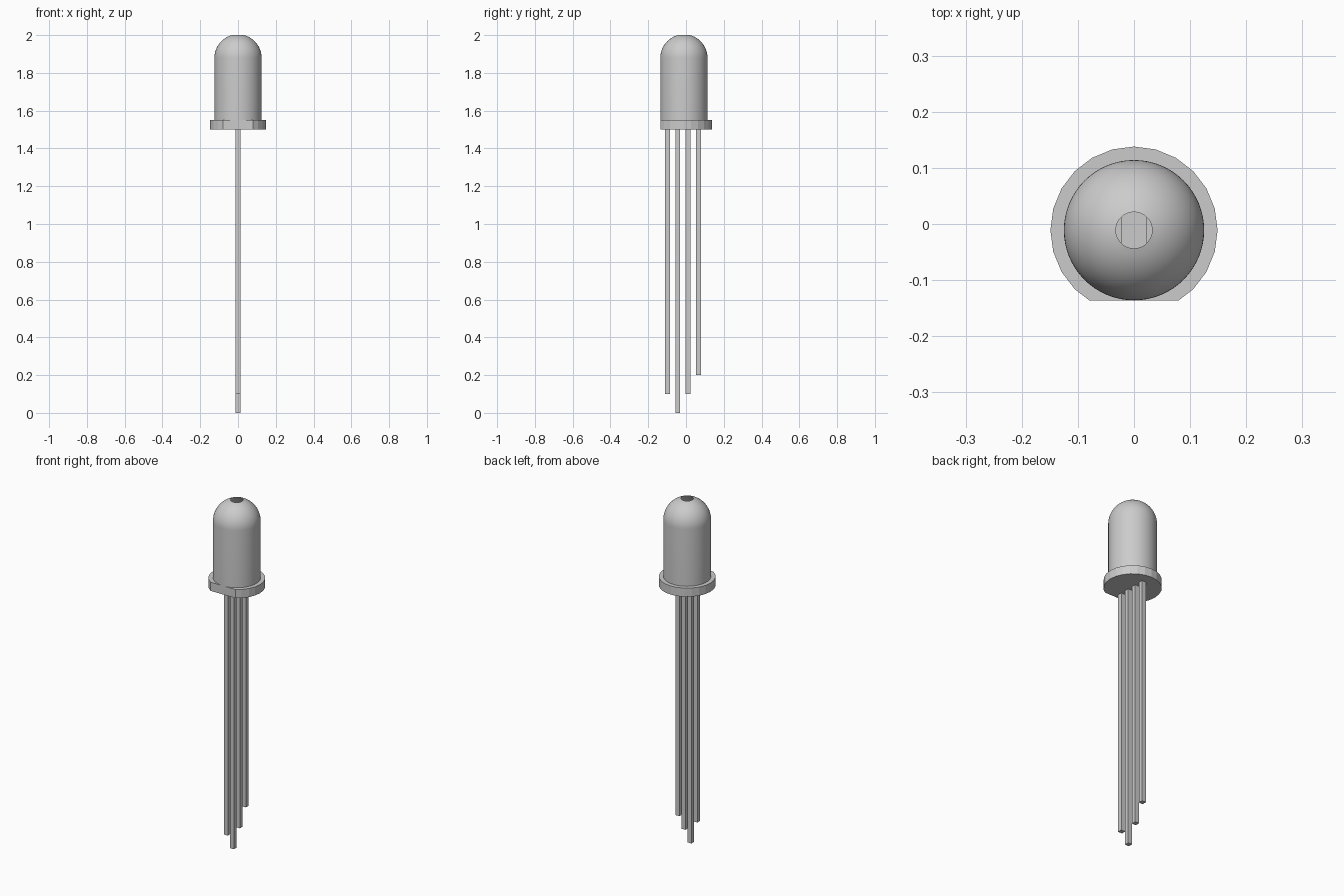
import bpy, bmesh, math
from mathutils import Vector

cube = bpy.data.objects.get("Cube")
if cube:
    bpy.data.objects.remove(cube, do_unlink=True)

CENTER_Y = -0.011
BODY_R, RIM_R = 0.125, 0.149
BASE_Z, RIM_TOP, DOME_Z = 1.5, 1.55, 1.879

grey = bpy.data.materials.new("plain grey")
grey.use_nodes = True
grey.diffuse_color = (0.6, 0.6, 0.6, 1)
grey.node_tree.nodes["Principled BSDF"].inputs["Base Color"].default_value = (0.6, 0.6, 0.6, 1)


def add_object(name, bm):
    mesh = bpy.data.meshes.new(name)
    bm.to_mesh(mesh)
    bm.free()
    mesh.materials.append(grey)
    obj = bpy.data.objects.new(name, mesh)
    bpy.context.collection.objects.link(obj)
    return obj


def add_box(name, size, low):
    """Box centred on x and y of low, standing on its z."""
    bm = bmesh.new()
    bmesh.ops.create_cube(bm, size=1)
    bmesh.ops.scale(bm, vec=size, verts=bm.verts)
    bmesh.ops.translate(bm, vec=Vector(low) + Vector((0, 0, size[2] / 2)), verts=bm.verts)
    return add_object(name, bm)


# Domed shell, spun from a profile and left open at the tip
bm = bmesh.new()
profile = [(BODY_R, RIM_TOP)]
for i in range(16):
    a = math.radians(75 * i / 15)
    profile.append((BODY_R * math.cos(a), DOME_Z + BODY_R * math.sin(a)))
points = [bm.verts.new((r, CENTER_Y, z)) for r, z in profile]
edges = [bm.edges.new(pair) for pair in zip(points, points[1:])]
bmesh.ops.spin(bm, geom=points + edges, cent=(0, CENTER_Y, 0), axis=(0, 0, 1),
               angle=math.tau, steps=64, use_merge=True)
bmesh.ops.remove_doubles(bm, verts=bm.verts, dist=0.0001)
bmesh.ops.recalc_face_normals(bm, faces=bm.faces)
# An open shell can be recalculated inside out, so check one side face
side = max(bm.faces, key=lambda f: f.calc_center_median().x)
if side.normal.x < 0:
    bmesh.ops.reverse_faces(bm, faces=bm.faces)
shell = add_object("domed_shell", bm)
bpy.context.view_layer.objects.active = shell
shell.select_set(True)
bpy.ops.object.shade_smooth_by_angle(angle=math.radians(30))
shell.select_set(False)

# Faceted base rim, cut flat at the front in line with the shell
bm = bmesh.new()
bmesh.ops.create_cone(bm, cap_ends=True, segments=24, radius1=RIM_R, radius2=RIM_R,
                      depth=RIM_TOP - BASE_Z)
bmesh.ops.translate(bm, vec=(0, CENTER_Y, (BASE_Z + RIM_TOP) / 2), verts=bm.verts)
cut = bmesh.ops.bisect_plane(bm, geom=bm.verts[:] + bm.edges[:] + bm.faces[:],
                             plane_co=(0, CENTER_Y - BODY_R, 0), plane_no=(0, -1, 0),
                             clear_outer=True)
bmesh.ops.holes_fill(bm, edges=[e for e in bm.edges if e.is_boundary])
bmesh.ops.recalc_face_normals(bm, faces=bm.faces)
add_object("base_rim", bm)

# Low strip inside the shell, seen through the open tip
add_box("inner_strip", (0.045, 0.18, 0.01), (0, CENTER_Y, RIM_TOP))

# Four square leads of stepped length
for i, bottom in enumerate((0.1, 0, 0.1, 0.2)):
    add_box(f"lead_{i + 1}", (0.026, 0.026, BASE_Z + 0.01 - bottom),
            (0, -0.0985 + 0.055 * i, bottom))
